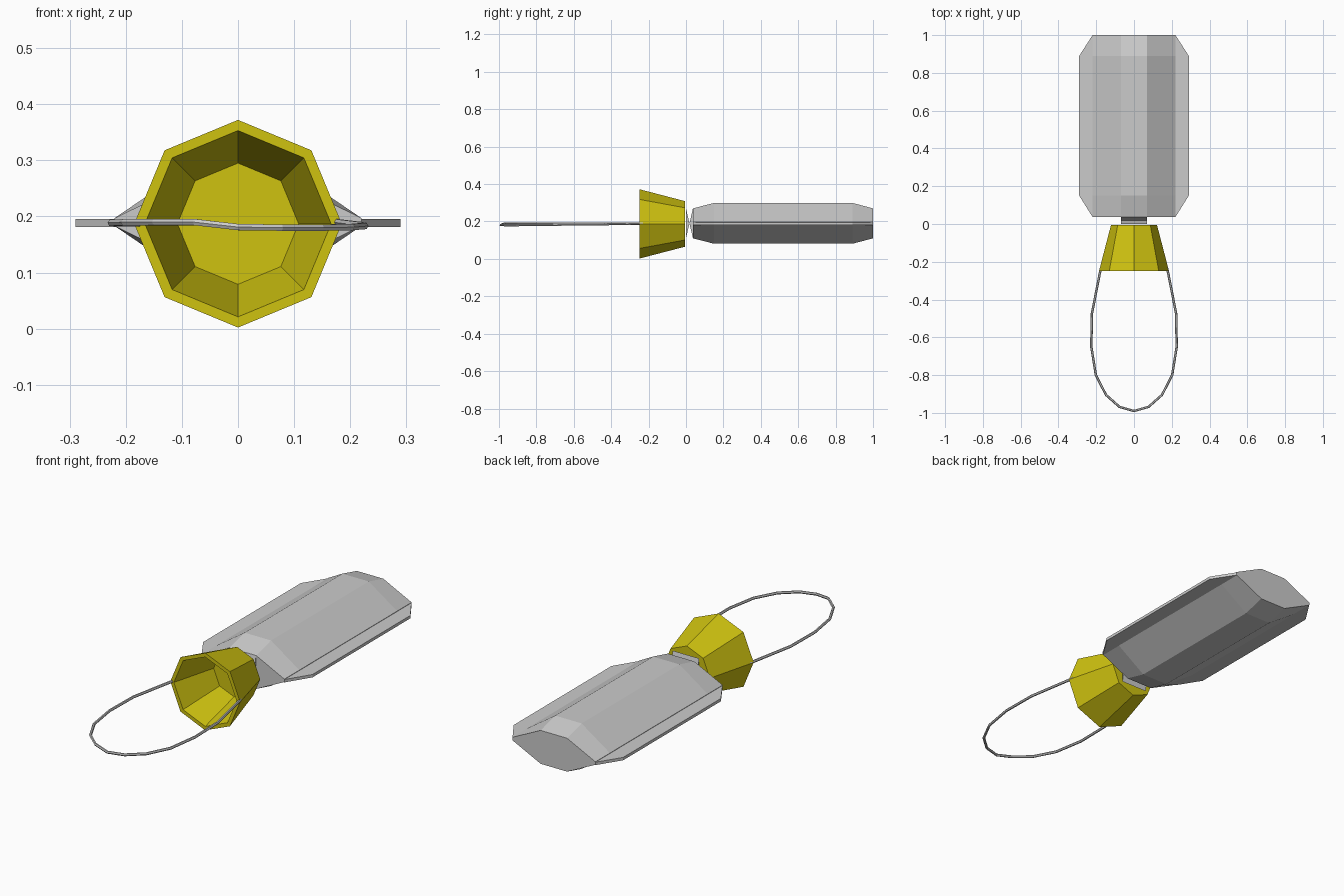
import bpy, bmesh, math

if "Cube" in bpy.data.objects:
    bpy.data.objects.remove(bpy.data.objects["Cube"])

ZC = 0.187  # common axis height

yellow = bpy.data.materials.new("yellow")
yellow.diffuse_color = (0.62, 0.54, 0.005, 1)
yellow.use_nodes = True
yellow.node_tree.nodes["Principled BSDF"].inputs["Base Color"].default_value = yellow.diffuse_color


def make_object(name, verts, faces, material=None, fix_normals=True):
    mesh = bpy.data.meshes.new(name)
    mesh.from_pydata(verts, [], faces)
    if fix_normals:
        bm = bmesh.new()
        bm.from_mesh(mesh)
        bmesh.ops.recalc_face_normals(bm, faces=bm.faces)
        bm.to_mesh(mesh)
        bm.free()
    obj = bpy.data.objects.new(name, mesh)
    bpy.context.collection.objects.link(obj)
    if material:
        mesh.materials.append(material)
    return obj


def loft(name, sections, material=None):
    """Join equal-length closed sections and cap both ends."""
    n = len(sections[0])
    verts = [v for s in sections for v in s]
    faces = [(i * n + j, i * n + (j + 1) % n, (i + 1) * n + (j + 1) % n, (i + 1) * n + j)
             for i in range(len(sections) - 1) for j in range(n)]
    faces += [tuple(range(n)), tuple(range(len(verts) - n, len(verts)))]
    return make_object(name, verts, faces, material)


# Faceted body with tapered ends
def body_section(y, h):
    half = [(0.22, 0.007), (0.07, h), (-0.07, h), (-0.22, 0.007)]
    pts = half + [(-x, -z) for x, z in half]
    return [(x, y, ZC + 0.003 + z) for x, z in pts]


loft("body", [body_section(y, h) for y, h in
              ((0.037, 0.08), (0.15, 0.109), (0.89, 0.109), (1.0, 0.08))])

# Thin seam plate around the body
outline = [(0.22, 0.038), (0.29, 0.15), (0.29, 0.89), (0.22, 0.999)]
outline += [(-x, y) for x, y in reversed(outline)]
loft("seam_flange", [[(x, y, ZC + z) for x, y in outline] for z in (-0.006, 0.008)])

# Pinched neck: two wedges meeting on a line
for name, y in (("neck_front", 0.0), ("neck_back", 0.037)):
    tri = [(y, 0.08), (y, -0.08), (0.0185, 0)]
    loft(name, [[(x, yy, ZC + 0.003 + z) for yy, z in tri] for x in (-0.07, 0.07)])


# Octagonal cup, open at the front
def ring(r, y):
    return [(r * math.sin(k * math.pi / 4), y, ZC + r * math.cos(k * math.pi / 4))
            for k in range(8)]


loft("cup", [ring(0.122, -0.006), ring(0.185, -0.248), ring(0.166, -0.248),
             ring(0.108, -0.03)], yellow)

# Wire loop attached to the cup rim
half = [(0.174, -0.23, 0.003), (0.181, -0.26, 0.002), (0.223, -0.475, -0.003),
        (0.226, -0.65, -0.004), (0.202, -0.80, -0.006), (0.148, -0.905, -0.007),
        (0.077, -0.968, -0.007)]
path = half + [(0, -0.99, -0.006)] + [(-x, y, abs(z) * 0.4) for x, y, z in reversed(half)]
curve = bpy.data.curves.new("wire_loop", 'CURVE')
curve.dimensions = '3D'
curve.bevel_depth = 0.0065
curve.bevel_resolution = 1
curve.use_fill_caps = True
spline = curve.splines.new('POLY')
spline.points.add(len(path) - 1)
for p, (x, y, z) in zip(spline.points, path):
    p.co = (x, y, ZC + z, 1)
spline.use_smooth = False
bpy.context.collection.objects.link(bpy.data.objects.new("wire_loop", curve))
